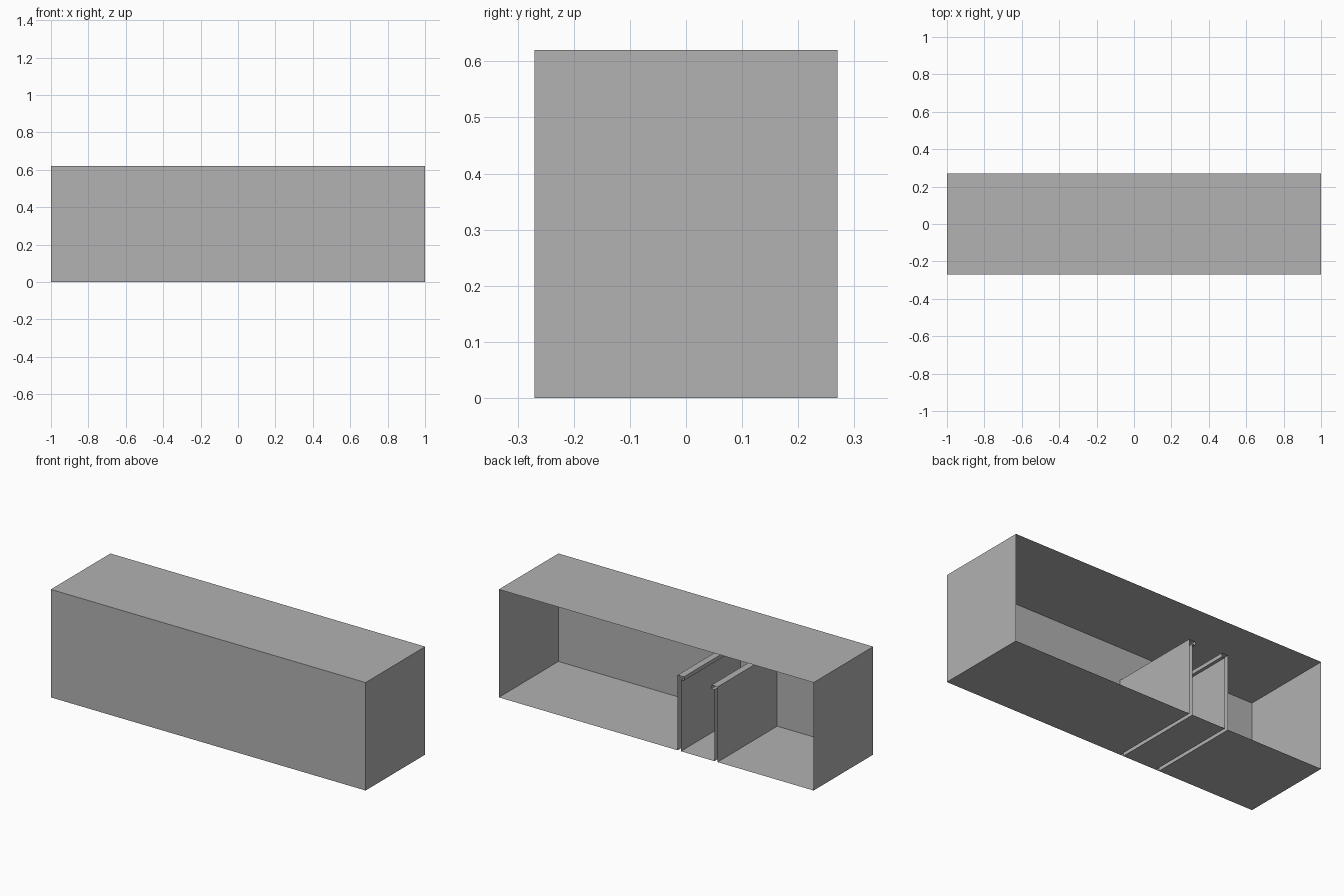
import bpy
import bmesh

cube = bpy.data.objects.get("Cube")
if cube:
    bpy.data.objects.remove(cube)

LENGTH, DEPTH, HEIGHT = 1.0, 0.27, 0.62   # half length, half depth, full height
FOLD_TOP, LIP_Z = 0.432, 0.41             # divider top and underside of its lip
THICK, LIP = 0.021, 0.018                 # divider thickness and lip overhang

grey = bpy.data.materials.new("plain grey")
grey.use_nodes = True
colour = (0.445, 0.445, 0.445, 1)
grey.diffuse_color = colour
grey.node_tree.nodes["Principled BSDF"].inputs["Base Color"].default_value = colour


def finish(name, bm):
    mesh = bpy.data.meshes.new(name)
    bm.to_mesh(mesh)
    bm.free()
    mesh.materials.append(grey)
    obj = bpy.data.objects.new(name, mesh)
    bpy.context.collection.objects.link(obj)
    return obj


def sheet(name, profile):
    """Sweep an open (x, z) profile from front to back as a thin sheet."""
    bm = bmesh.new()
    rows = [[bm.verts.new((x, y, z)) for x, z in profile] for y in (-DEPTH, DEPTH)]
    for i in range(len(profile) - 1):
        bm.faces.new((rows[0][i], rows[0][i + 1], rows[1][i + 1], rows[1][i]))
    return finish(name, bm)


def fold(outer, side):
    """Upright hollow fold whose lip overhangs towards the given side."""
    inner = outer + side * THICK
    lip = inner + side * LIP
    return [(outer, 0), (outer, FOLD_TOP), (lip, FOLD_TOP),
            (lip, LIP_Z), (inner, LIP_Z), (inner, 0)]


# Roof and both end walls, open at the back
sheet("roof_and_end_walls", [(-LENGTH, 0), (-LENGTH, HEIGHT), (LENGTH, HEIGHT), (LENGTH, 0)][::-1])

# Floor folded up into two dividers with lips facing each other
sheet("floor_with_dividers",
      [(-LENGTH, 0)] + fold(-0.39, 1) + fold(-0.136, -1)[::-1] + [(LENGTH, 0)])

# Front panel
bm = bmesh.new()
corners = [(-LENGTH, 0), (LENGTH, 0), (LENGTH, HEIGHT), (-LENGTH, HEIGHT)]
bm.faces.new([bm.verts.new((x, -DEPTH, z)) for x, z in corners])
finish("front_panel", bm)
